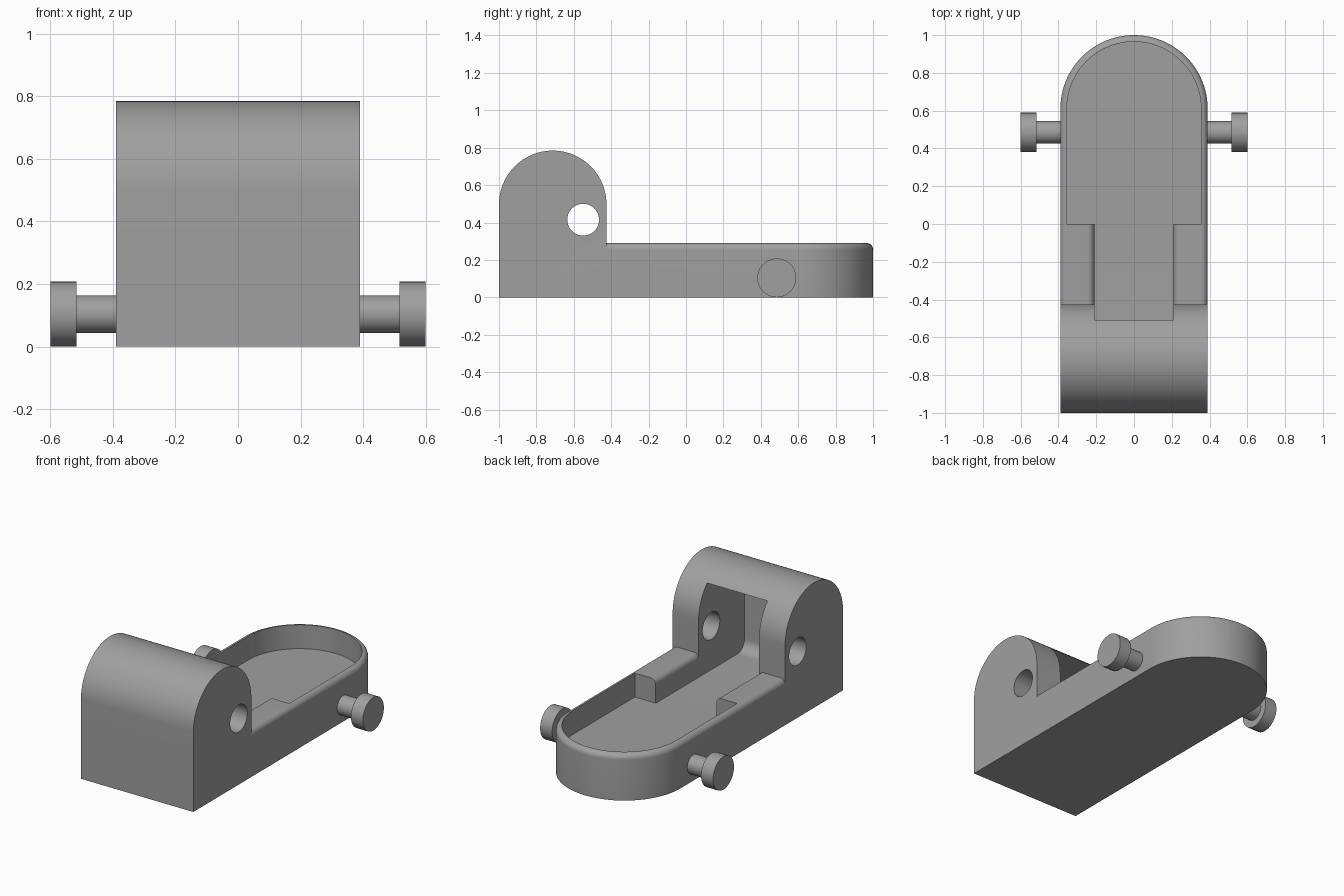
import bpy, bmesh, math
from mathutils import Vector

if "Cube" in bpy.data.objects:
    bpy.data.objects.remove(bpy.data.objects["Cube"])

grey = bpy.data.materials.new("plain grey")
grey.diffuse_color = (0.35, 0.35, 0.35, 1)
grey.use_nodes = True
grey.node_tree.nodes["Principled BSDF"].inputs["Base Color"].default_value = grey.diffuse_color


def arc(cx, cy, r, a0, a1, n):
    """Points on an arc, angles in degrees."""
    return [(cx + r * math.cos(math.radians(a0 + (a1 - a0) * i / n)),
             cy + r * math.sin(math.radians(a0 + (a1 - a0) * i / n))) for i in range(n + 1)]


def prism(name, profile, axis, lo, hi, round_top=None):
    """Extrude a 2D profile along an axis (0 = x, 1 = y, 2 = z) from lo to hi."""
    bm = bmesh.new()
    place = [lambda a, b: (lo, a, b), lambda a, b: (a, lo, b), lambda a, b: (a, b, lo)][axis]
    face = bm.faces.new([bm.verts.new(place(a, b)) for a, b in profile])
    ext = bmesh.ops.extrude_face_region(bm, geom=[face])
    shift = Vector((0, 0, 0))
    shift[axis] = hi - lo
    bmesh.ops.translate(bm, vec=shift, verts=[g for g in ext["geom"] if isinstance(g, bmesh.types.BMVert)])
    bmesh.ops.recalc_face_normals(bm, faces=bm.faces)
    if round_top:
        # round the upper rim, leaving the hidden straight end square
        ymin = min(v.co.y for v in bm.verts)
        rim = [e for e in bm.edges if all(v.co.z > hi - 1e-4 for v in e.verts)
               and not all(v.co.y < ymin + 1e-4 for v in e.verts)]
        bmesh.ops.bevel(bm, geom=rim, offset=round_top, segments=8, profile=0.5, affect='EDGES')
    me = bpy.data.meshes.new(name)
    bm.to_mesh(me)
    bm.free()
    ob = bpy.data.objects.new(name, me)
    bpy.context.collection.objects.link(ob)
    me.materials.append(grey)
    return ob


def activate(ob):
    bpy.ops.object.select_all(action='DESELECT')
    ob.select_set(True)
    bpy.context.view_layer.objects.active = ob


def combine(ob, tool, operation):
    """Apply a boolean and discard the tool."""
    mod = ob.modifiers.new("boolean", 'BOOLEAN')
    mod.operation, mod.solver, mod.object = operation, 'EXACT', tool
    activate(ob)
    bpy.ops.object.modifier_apply(modifier=mod.name)
    bpy.data.objects.remove(tool)


W, TOP, FLOOR, RIM = 0.39, 0.29, 0.14, 0.035
SLOT = 0.21

# Tray with a round end, and the domed hinge block
body = prism("hinged_tray", [(-W, -0.9), (W, -0.9)] + arc(0, 0.61, W, 0, 180, 48), 2, 0, TOP, 0.0345)
block = prism("hinge_block", [(-1, 0), (-0.425, 0)] + arc(-0.7125, 0.497, 0.2875, 0, 180, 48), 0, -W, W)
combine(body, block, 'UNION')

# Wide pocket
inner = W - RIM
pocket = prism("pocket_cutter", [(-inner, 0), (inner, 0)] + arc(0, 0.61, inner, 0, 180, 48), 2, FLOOR, 0.6)
combine(body, pocket, 'DIFFERENCE')

# Narrow slot running back into the hinge block, rounded at the back of its floor
slot = prism("slot_cutter", arc(-0.81, FLOOR + 0.07, 0.07, 180, 270, 10)
             + [(0.1, FLOOR), (0.1, 0.70), (-0.88, 0.70)], 0, -SLOT, SLOT)
combine(body, slot, 'DIFFERENCE')

# Rounded upper edges of the slot
right = arc(SLOT + RIM, TOP - RIM, RIM, 180, 90, 8) + [(SLOT + RIM, 0.34)]
flare = prism("flare_cutter", right + [(-x, z) for x, z in reversed(right)], 1, -0.425, 0.05)
combine(body, flare, 'DIFFERENCE')

# Pin hole through both cheeks
hole = prism("hole_cutter", arc(-0.55, 0.415, 0.085, 0, 360, 40)[:-1], 0, -0.6, 0.6)
combine(body, hole, 'DIFFERENCE')

activate(body)
bpy.ops.object.shade_smooth_by_angle(angle=math.radians(30))

# Side pegs: shaft and wider cap
for side, s in (("left", -1), ("right", 1)):
    for part, r, x0, x1 in (("peg_shaft", 0.06, 0.38, 0.517), ("peg_cap", 0.104, 0.517, 0.6)):
        peg = prism(f"{side}_{part}", arc(0.485, 0.104, r, 0, 360, 40)[:-1], 0, *sorted((s * x0, s * x1)))
        activate(peg)
        bpy.ops.object.shade_smooth_by_angle(angle=math.radians(30))
